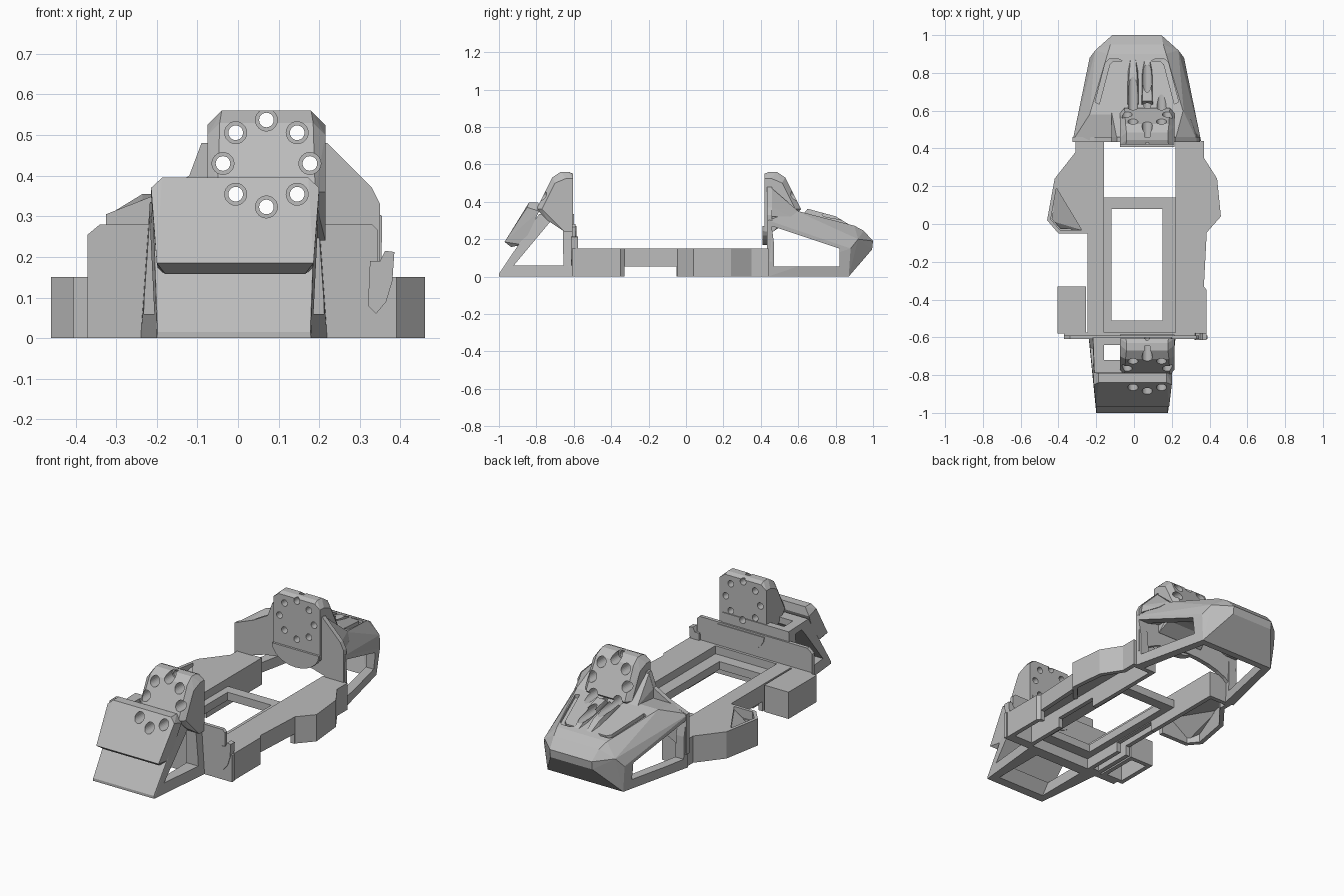
import bpy, bmesh, math
from mathutils import Matrix

if "Cube" in bpy.data.objects:
    bpy.data.objects.remove(bpy.data.objects["Cube"], do_unlink=True)

grey = bpy.data.materials.new("plain grey")
grey.use_nodes = True
grey.diffuse_color = (0.5, 0.5, 0.5, 1)
grey.node_tree.nodes["Principled BSDF"].inputs["Base Color"].default_value = (0.5, 0.5, 0.5, 1)


def finish(name, bm):
    bmesh.ops.recalc_face_normals(bm, faces=bm.faces[:])
    mesh = bpy.data.meshes.new(name)
    bm.to_mesh(mesh)
    bm.free()
    mesh.materials.append(grey)
    ob = bpy.data.objects.new(name, mesh)
    bpy.context.collection.objects.link(ob)
    return ob


def prism(name, pts, axis, a, b):
    """Extrude a 2D outline along an axis from a to b."""
    place = {"x": lambda p, q, d: (d, p, q), "y": lambda p, q, d: (p, d, q),
             "z": lambda p, q, d: (p, q, d)}[axis]
    bm = bmesh.new()
    lo = [bm.verts.new(place(p, q, a)) for p, q in pts]
    hi = [bm.verts.new(place(p, q, b)) for p, q in pts]
    bm.faces.new(lo)
    bm.faces.new(hi)
    for i in range(len(pts)):
        j = (i + 1) % len(pts)
        bm.faces.new((lo[i], lo[j], hi[j], hi[i]))
    return finish(name, bm)


def box(name, x0, x1, y0, y1, z0, z1):
    return prism(name, [(x0, y0), (x1, y0), (x1, y1), (x0, y1)], "z", z0, z1)


def hull(name, pts):
    """Faceted convex solid around a few points."""
    bm = bmesh.new()
    for p in pts:
        bm.verts.new(p)
    res = bmesh.ops.convex_hull(bm, input=bm.verts[:])
    junk = {g for g in res["geom_interior"] + res["geom_unused"]
            if isinstance(g, bmesh.types.BMVert)}
    bmesh.ops.delete(bm, geom=list(junk), context="VERTS")
    bmesh.ops.dissolve_limit(bm, angle_limit=0.01, verts=bm.verts[:], edges=bm.edges[:])
    return finish(name, bm)


def paired(cx, rows):
    """Points mirrored about x = cx from (half width, y, z) rows."""
    return [(cx + s * w, y, z) for w, y, z in rows for s in (-1, 1)]


def arc(cx, cz, rx, rz, start):
    """Half ellipse in x and z, from the start angle."""
    return [(cx + rx * math.cos(start + math.pi * i / 12), cz + rz * math.sin(start + math.pi * i / 12))
            for i in range(13)]


def inset(pts, t):
    bm = bmesh.new()
    f = bm.faces.new([bm.verts.new((x, y, 0)) for x, y in pts])
    f.normal_update()
    bmesh.ops.inset_region(bm, faces=[f], thickness=t, use_even_offset=True, use_boundary=True)
    out = [(v.co.x, v.co.y) for v in f.verts]
    bm.free()
    return out


def cut(ob, cutters, keep=False):
    for c in cutters:
        c.hide_render = True
        m = ob.modifiers.new("cut", "BOOLEAN")
        m.operation, m.solver, m.object = "DIFFERENCE", "EXACT", c
    bpy.context.view_layer.update()
    dg = bpy.context.evaluated_depsgraph_get()
    mesh = bpy.data.meshes.new_from_object(ob.evaluated_get(dg))
    ob.modifiers.clear()
    ob.data = mesh
    if not keep:
        for c in cutters:
            bpy.data.objects.remove(c, do_unlink=True)


def bolt_circle(r, y0, y1):
    """Eight cylinders along y around the mount centre."""
    bm = bmesh.new()
    for i in range(8):
        a = i * math.pi / 4
        loc = (0.07 + 0.107 * math.cos(a), (y0 + y1) / 2, 0.43 + 0.107 * math.sin(a))
        bmesh.ops.create_cone(bm, cap_ends=True, segments=24, radius1=r, radius2=r, depth=y1 - y0,
                              matrix=Matrix.Translation(loc) @ Matrix.Rotation(math.pi / 2, 4, "X"))
    return finish("bolt_cutter", bm)


# Side rails and outrigger block, hollow underneath; the right bulge has an open pocket
left_of_deck = [(0.22, 0.44), (0.37, 0.44), (0.37, 0.35), (0.44, 0.24), (0.46, 0.04),
                (0.385, -0.045), (0.37, -0.33), (0.385, -0.35), (0.385, -0.58), (0.22, -0.58)]
right_of_deck = [(-0.16, 0.44), (-0.31, 0.44), (-0.31, 0.38), (-0.42, 0.24), (-0.46, 0.02),
                 (-0.4, -0.05), (-0.245, -0.05), (-0.245, -0.58), (-0.16, -0.58)]
block = [(-0.405, -0.58), (-0.405, -0.33), (-0.255, -0.33), (-0.255, -0.58)]
pocket = [(-0.42, 0.24), (-0.46, 0.02), (-0.4, -0.05), (-0.245, -0.05)]
for name, outline in (("left_rail", left_of_deck), ("right_rail", right_of_deck),
                      ("right_block", block)):
    rail = prism(name, outline, "z", 0, 0.15)
    cutters = [prism("cavity", inset(outline, 0.025), "z", -0.01, 0.11)]
    if name != "right_block":
        cutters.append(box("gap", -0.5, 0.5, -0.33, -0.05, -0.02, 0.055))
    if name == "right_rail":
        cutters.append(prism("pocket", inset(pocket, 0.018), "z", 0.1, 0.2))
    cut(rail, cutters)
hull("bulge_panel", [(x, y, z + d) for x, y, z in (
    (-0.415, 0.225, 0.13), (-0.25, -0.04, 0.13), (-0.45, 0.02, 0.06), (-0.4, -0.04, 0.03))
    for d in (-0.012, 0.012)])

# Inner ledge around the middle opening
ledge = box("inner_ledge", -0.165, 0.225, -0.58, 0.14, 0.06, 0.105)
cut(ledge, [box("opening", -0.12, 0.15, -0.51, 0.08, 0, 0.2)])

# Front flange, its thicker foot, and the side hook
prism("front_flange", [(-0.37, 0), (-0.37, 0.255), (-0.34, 0.28), (0.33, 0.28),
                       (0.345, 0.265), (0.345, 0.15), (0.39, 0.15), (0.39, 0)], "y", -0.61, -0.59)
box("flange_foot", -0.37, 0.385, -0.6, -0.575, 0, 0.15)
prism("side_hook", [(0.325, 0.19), (0.35, 0.19), (0.362, 0.215), (0.385, 0.212), (0.38, 0.14),
                    (0.365, 0.09), (0.34, 0.06), (0.32, 0.08)], "y", -0.614, -0.578)

# Front frame: tapered wedge with side windows and an open core
front_frame = hull("front_frame", paired(-0.01, [
    (0.19, -1, 0), (0.188, -1, 0.015), (0.2, -0.785, 0.335),
    (0.207, -0.6, 0.335), (0.23, -0.6, 0)]))
cut(front_frame, [
    prism("window", [(-0.92, 0.06), (-0.72, 0.3), (-0.66, 0.3), (-0.655, 0.06)], "x", -0.5, 0.5),
    prism("core", [(-0.955, -0.01), (-0.72, 0.3), (-0.72, 0.5), (-0.64, 0.5), (-0.64, -0.01)],
          "x", -0.16, 0.14)])

# Front hood
hood = hull("front_hood", paired(-0.007, [
    (0.18, -0.84, 0.395), (0.207, -0.85, 0.37), (0.193, -0.97, 0.185), (0.172, -0.935, 0.158),
    (0.18, -0.79, 0.395), (0.207, -0.785, 0.35), (0.19, -0.87, 0.17)]))

# Hinge mounts with rounded bases, the rear one mirrored
mount_rows = [(0.145, -0.605, 0.24), (0.145, -0.605, 0.525), (0.112, -0.605, 0.55),
              (0.11, -0.63, 0.56), (0.11, -0.67, 0.56), (0.145, -0.64, 0.525),
              (0.145, -0.7, 0.5), (0.115, -0.715, 0.53), (0.145, -0.77, 0.36),
              (0.12, -0.8, 0.36), (0.13, -0.74, 0.3), (0.145, -0.65, 0.24)]
front_mount = hull("front_mount", paired(0.07, mount_rows))
rear_mount = hull("rear_mount", paired(0.07, [(w, -0.185 - y, z) for w, y, z in mount_rows]))
rounded = arc(0.07, 0.27, 0.145, 0.1, math.pi)
prism("front_mount_base", rounded, "y", -0.605, -0.585)
prism("rear_mount_base", rounded, "y", 0.408, 0.45)

# Rear cowl shell
cowl = hull("rear_cowl", paired(0.015, [
    (0.335, 0.44, 0), (0.34, 0.44, 0.3), (0.25, 0.44, 0.34), (0.25, 0.58, 0.355),
    (0.235, 0.87, 0), (0.25, 0.88, 0.15), (0.22, 0.92, 0.2), (0.155, 0.9, 0.272),
    (0.14, 0.95, 0.245), (0.13, 1, 0.19), (0.13, 0.995, 0.145)]))
inside = hull("inside", paired(0.015, [
    (0.29, 0.4, -0.01), (0.3, 0.4, 0.26), (0.22, 0.4, 0.285), (0.22, 0.58, 0.285),
    (0.2, 0.83, -0.01), (0.2, 0.85, 0.13), (0.13, 0.88, 0.23)]))
window = prism("window", [(0.47, 0.055), (0.47, 0.18), (0.458, 0.27), (0.82, 0.15),
                          (0.82, 0.055)], "x", -0.5, 0.5)
cut(cowl, [inside, window])


def cowl_top(y):
    return 0.355 - 0.25 * (y - 0.58)


# Engraved panel lines on the cowl
grooves = []
for s in (-1, 1):
    path = [(0.21, 0.64), (0.155, 0.85), (0.135, 0.868), (0.085, 0.868)]
    for (xa, ya), (xb, yb) in zip(path, path[1:]):
        grooves.append(hull("groove", [
            (0.015 + s * (x + d), y + d * 0.5, cowl_top(y) + h)
            for x, y in ((xa, ya), (xb, yb)) for d in (-0.011, 0.011) for h in (-0.02, 0.05)]))
cut(cowl, grooves)

# Raised scoops along the cowl centre
scoops = []
for x in (-0.005, 0.07):
    scoops.append(hull("centre_scoop", paired(x, [
        (0.032, 0.62, cowl_top(0.62) - 0.02), (0.026, 0.65, cowl_top(0.65) + 0.025),
        (0.02, 0.8, cowl_top(0.8) + 0.022), (0.012, 0.89, cowl_top(0.89) - 0.01),
        (0.03, 0.82, cowl_top(0.82) - 0.02)])))

# Bulkhead with an arched lower edge, and sloping shoulder behind the rear mount
bulkhead = prism("rear_bulkhead", arc(0.012, 0.08, 0.3, 0.11, 0) + [
    (-0.325, 0.08), (-0.325, 0.305), (-0.21, 0.35), (-0.12, 0.4), (-0.09, 0.48), (0.22, 0.48),
    (0.33, 0.37), (0.35, 0.33), (0.35, 0.08)], "y", 0.434, 0.46)
shoulder = hull("rear_shoulder", [
    (-0.09, 0.45, 0.48), (0.22, 0.45, 0.48), (0.33, 0.45, 0.37), (-0.12, 0.45, 0.4),
    (-0.12, 0.6, 0.35), (0.26, 0.6, 0.35), (0.3, 0.56, 0.32), (-0.12, 0.45, 0.32),
    (0.34, 0.45, 0.32)])

# Bolt holes with counterbores on the outer sides
thin = bolt_circle(0.018, -1.1, 1.1)
front_bore = bolt_circle(0.027, -1.1, -0.645)
rear_bore = bolt_circle(0.027, 0.46, 1.1)
for part in (front_mount, hood, front_frame):
    cut(part, [thin, front_bore], keep=True)
for part in [rear_mount, cowl, shoulder, bulkhead] + scoops:
    cut(part, [thin, rear_bore], keep=True)
for c in (thin, front_bore, rear_bore):
    bpy.data.objects.remove(c, do_unlink=True)
